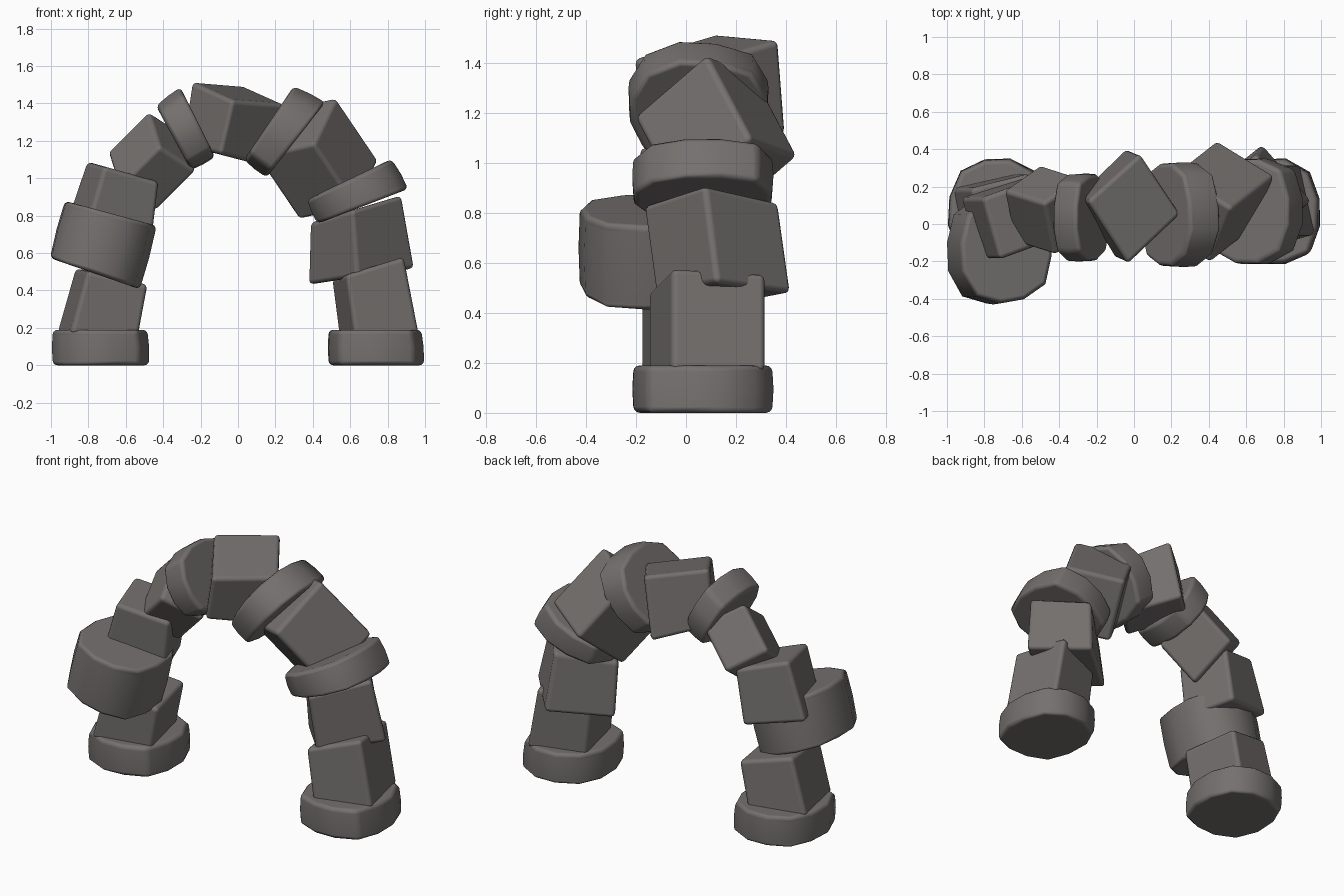
import bpy, bmesh, math, random
from mathutils import Vector

if "Cube" in bpy.data.objects:
    bpy.data.objects.remove(bpy.data.objects["Cube"])

random.seed(4)
stone_mat = bpy.data.materials.new("warm grey stone")
stone_mat.diffuse_color = (0.175, 0.163, 0.157, 1)
stone_mat.use_nodes = True
stone_mat.node_tree.nodes["Principled BSDF"].inputs["Base Color"].default_value = stone_mat.diffuse_color


def section(sides, spin, power):
    """Rounded polygon in (u, v), stretched so both axes span -1..1."""
    pts = []
    for i in range(sides):
        a = 2 * math.pi * (i + 0.5) / sides + math.radians(spin)
        r = 1 + random.uniform(-0.03, 0.03)
        r /= (abs(math.cos(a)) ** power + abs(math.sin(a)) ** power) ** (1 / power)
        pts.append((r * math.cos(a), r * math.sin(a)))
    lo = [min(p[k] for p in pts) for k in (0, 1)]
    hi = [max(p[k] for p in pts) for k in (0, 1)]
    return [tuple(2 * (p[k] - lo[k]) / (hi[k] - lo[k]) - 1 for k in (0, 1)) for p in pts]


def finish(name, rings, bevel):
    """Skin rings of points, cap them and round the edges."""
    bm = bmesh.new()
    rings = [[bm.verts.new(p) for p in ring] for ring in rings]
    n = len(rings[0])
    for a, b in zip(rings, rings[1:]):
        for i in range(n):
            j = (i + 1) % n
            bm.faces.new((a[i], a[j], b[j], b[i]))
    bm.faces.new(rings[0])
    bm.faces.new(rings[-1])
    bmesh.ops.recalc_face_normals(bm, faces=bm.faces)
    for f in bm.faces:
        f.smooth = True
    me = bpy.data.meshes.new(name)
    bm.to_mesh(me)
    bm.free()
    me.materials.append(stone_mat)
    ob = bpy.data.objects.new(name, me)
    bpy.context.collection.objects.link(ob)
    m = ob.modifiers.new("worn edges", 'BEVEL')
    m.width = bevel
    m.segments = 3
    m.limit_method = 'ANGLE'
    m.angle_limit = math.radians(45)
    m.harden_normals = True


def stone(name, b0, b1, t0, t1, y0, y1, sides=4, spin=0, bevel=0.025, power=2, lean=0, tilt=0):
    """Stone whose front outline is b0-b1 (lower end) to t0-t1 (upper end) in x, z."""
    poly = section(sides, spin, power)
    levels = ((0, 0.98), (0.5, 1.0), (1, 0.98)) if sides > 4 else ((0, 1), (1, 1))
    rings = []
    for f, s in levels:
        p0 = Vector(b0).lerp(Vector(t0), f)
        p1 = Vector(b1).lerp(Vector(t1), f)
        ring = []
        for u, v in poly:
            p = p0.lerp(p1, (u * s + 1) / 2)
            y = (y0 + y1) / 2 + v * s * (y1 - y0) / 2 + lean * (f - 0.5)
            ring.append((p.x, y, p.y + tilt * v * f))
        rings.append(ring)
    finish(name, rings, bevel)


def tumbled_block(name, corner, e1, e2, e3, bevel=0.025):
    """Freely turned block from one corner and its three edges."""
    c, e1, e2, e3 = (Vector(v) for v in (corner, e1, e2, e3))
    low = [c, c + e1, c + e1 + e2, c + e2]
    finish(name, [low, [p + e3 for p in low]], bevel)


SLAB = dict(sides=12, bevel=0.025, power=2.7)

# Left leg
stone("left_base_slab", (-0.995, 0), (-0.47, 0), (-0.995, 0.19), (-0.48, 0.19), -0.215, 0.35, **SLAB)
stone("left_lower_block", (-0.97, 0.17), (-0.53, 0.16), (-0.87, 0.52), (-0.48, 0.43), -0.18, 0.27, spin=12)
stone("left_drum", (-1.01, 0.575), (-0.52, 0.405), (-0.93, 0.88), (-0.43, 0.745), -0.43, 0.16, spin=8, **SLAB)
stone("left_upper_block", (-0.93, 0.74), (-0.46, 0.64), (-0.81, 1.09), (-0.42, 0.98), -0.19, 0.25, spin=18)

# Crown of the arch
tumbled_block("left_shoulder_block", (-0.42, -0.17, 1.17), (-0.06, 0.28, 0.19),
              (-0.22, 0.07, -0.22), (0.20, 0.14, -0.13))
stone("left_crown_slab", (-0.44, 1.39), (-0.25, 1.04), (-0.31, 1.49), (-0.12, 1.11), -0.20, 0.27, **SLAB)
stone("keystone", (-0.30, 1.18), (0.16, 1.06), (-0.25, 1.51), (0.25, 1.40), -0.20, 0.39,
      spin=38, lean=-0.03, tilt=0.045)
stone("right_crown_slab", (0.30, 1.495), (0.03, 1.095), (0.47, 1.41), (0.15, 1.0), -0.23, 0.33, **SLAB)
tumbled_block("right_shoulder_block", (0.525, 0.08, 1.435), (-0.31, 0.19, -0.07),
              (-0.12, -0.29, -0.25), (0.23, 0.18, -0.34))

# Right leg
stone("right_upper_slab", (0.915, 0.945), (0.42, 0.755), (0.825, 1.105), (0.365, 0.885), -0.215, 0.35, **SLAB)
stone("right_upper_block", (0.95, 0.52), (0.37, 0.43), (0.88, 0.91), (0.38, 0.76), -0.15, 0.40,
      spin=50, lean=-0.05)
stone("right_lower_block", (0.97, 0.17), (0.54, 0.15), (0.89, 0.58), (0.50, 0.46), -0.15, 0.32, spin=-14)
stone("right_base_slab", (0.48, 0), (1.0, 0), (0.48, 0.19), (0.985, 0.19), -0.215, 0.35, **SLAB)
